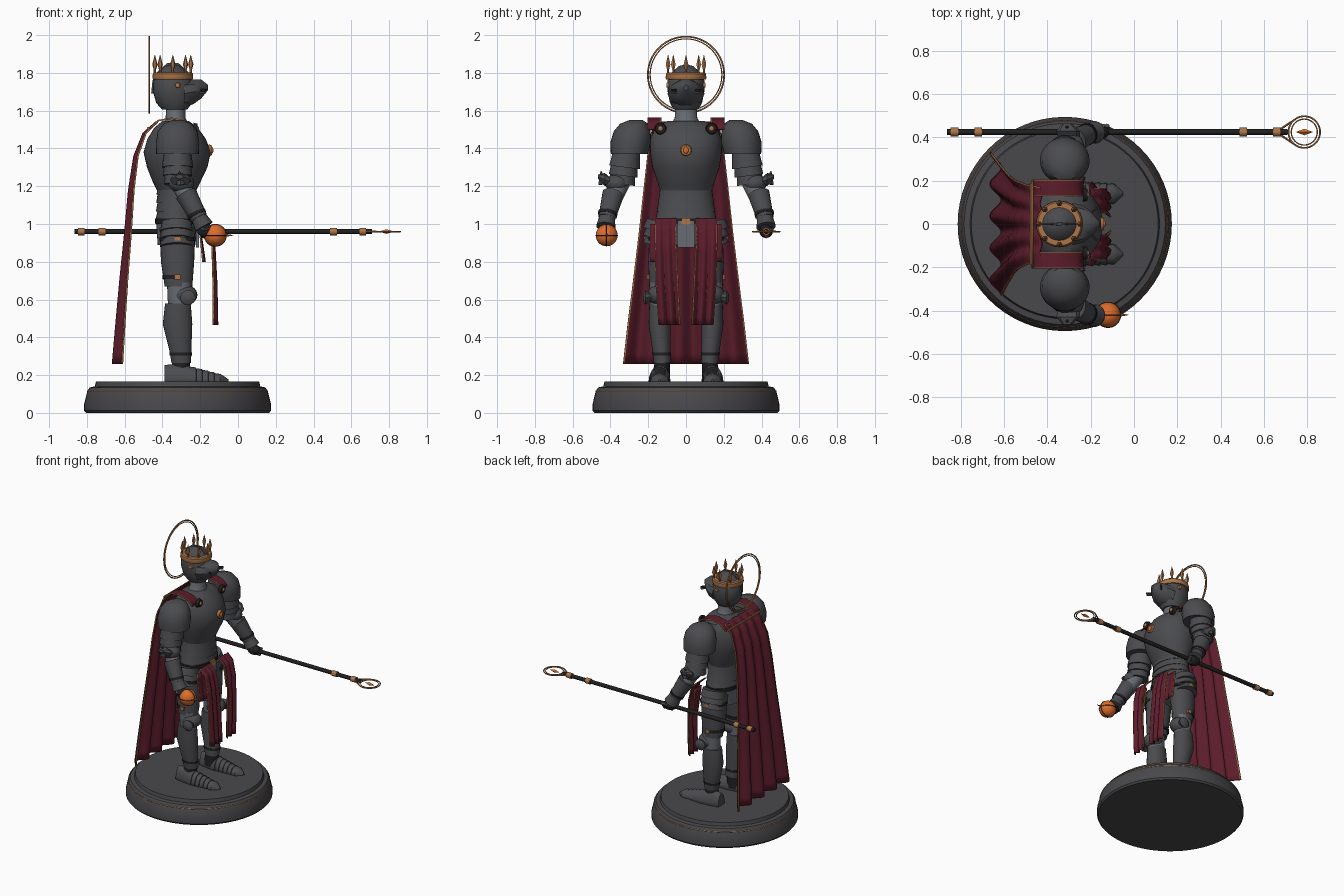
import bpy, bmesh, math
from mathutils import Vector, Matrix

def mat(name, c):
    m = bpy.data.materials.new(name)
    m.diffuse_color = (*c, 1)
    return m

ARMOR = mat("dark_armor", (0.070, 0.071, 0.078))
STEEL = mat("pale_steel", (0.135, 0.15, 0.17))
BLACK = mat("black_leather", (0.014, 0.014, 0.015))
GOLD = mat("bronze_gold", (0.42, 0.18, 0.065))
RED = mat("crimson_cloth", (0.105, 0.012, 0.024))
ORANGE = mat("orange_glow", (0.72, 0.15, 0.025))
STONE = mat("plinth_stone", (0.066, 0.064, 0.070))
Z = Vector((0, 0, 1))
X = Vector((1, 0, 0))

def finish(name, bm, *mats, angle=35):
    bmesh.ops.recalc_face_normals(bm, faces=bm.faces[:])
    me = bpy.data.meshes.new(name)
    bm.to_mesh(me)
    bm.free()
    for m in mats:
        me.materials.append(m)
    me.shade_smooth()
    me.set_sharp_from_angle(angle=math.radians(angle))
    ob = bpy.data.objects.new(name, me)
    bpy.context.collection.objects.link(ob)
    return ob

def loft(name, rings, m, axis=Z, n=24):
    """Skin of elliptical rings (x, y, z, ra, rb) perpendicular to axis."""
    bm = bmesh.new()
    q = Matrix.Identity(3) if axis is Z else axis.to_track_quat('Z', 'Y').to_matrix()
    loops = []
    for x, y, z, ra, rb in rings:
        loops.append([bm.verts.new(Vector((x, y, z)) + q @ Vector(
            (ra * math.cos(t * math.tau / n), rb * math.sin(t * math.tau / n), 0))) for t in range(n)])
    for a, b in zip(loops, loops[1:]):
        for i in range(n):
            bm.faces.new((a[i], a[(i + 1) % n], b[(i + 1) % n], b[i]))
    bm.faces.new(loops[0])
    bm.faces.new(loops[-1])
    return finish(name, bm, m)

def limb(name, a, b, ra, rb, m, n=18):
    a, b = Vector(a), Vector(b)
    return loft(name, [(*a, ra, ra), (*b, rb, rb)], m, b - a, n)

def ball(name, c, r, m, u=24, v=14):
    bm = bmesh.new()
    bmesh.ops.create_uvsphere(bm, u_segments=u, v_segments=v, radius=1,
                              matrix=Matrix.Translation(c) @ Matrix.Diagonal((*r, 1)))
    return finish(name, bm, m)

def box(name, c, size, m, rot=None):
    bm = bmesh.new()
    mx = Matrix.Translation(c) @ (rot or Matrix.Identity(4)) @ Matrix.Diagonal((*size, 1))
    bmesh.ops.create_cube(bm, size=1, matrix=mx)
    return finish(name, bm, m)

def hoop(name, c, R, r, m, rot=(0, 0, 0)):
    bpy.ops.mesh.primitive_torus_add(location=c, rotation=rot, major_radius=R, minor_radius=r,
                                     major_segments=56, minor_segments=8)
    ob = bpy.context.object
    ob.name = name
    ob.data.materials.append(m)
    ob.data.shade_smooth()

def cloth(name, path, waves, amp, center=0, trim=0.01, phase=0.0, nu=48, nv=20):
    """Hanging sheet; path rows are (x, z, y_inner, y_outer), gold along both sides."""
    bm = bmesh.new()
    us = [0, trim] + [i / nu for i in range(1, nu)] + [1 - trim, 1]
    rows = []
    for j in range(nv + 1):
        t = j / nv * (len(path) - 1)
        k = min(int(t), len(path) - 2)
        x, z, y0, y1 = [a + (b - a) * (t - k) for a, b in zip(path[k], path[k + 1])]
        w = amp * (0.15 + 0.85 * j / nv)
        rows.append([bm.verts.new((x + w * math.cos(u * waves * math.tau + phase),
                                   y0 + (y1 - y0) * u, z)) for u in us])
    for a, b in zip(rows, rows[1:]):
        for i in range(len(us) - 1):
            f = bm.faces.new((a[i], a[i + 1], b[i + 1], b[i]))
            f.material_index = int(i == 0 or i == len(us) - 2)
    ob = finish(name, bm, RED, GOLD, angle=60)
    s = ob.modifiers.new("thickness", 'SOLIDIFY')
    s.thickness, s.offset = 0.008, 0

# Plinth
loft("plinth", [(-.32, 0, z, r, r) for z, r in
     [(0, .485), (.012, .495), (.045, .495), (.115, .478), (.135, .465), (.14, .438), (.165, .432)]], STONE, n=64)
hoop("plinth_inlay", (-.32, 0, .115), .477, .003, GOLD)

# Torso, stacked waist bands, belt and hips
loft("breastplate", [(-.325, 0, 1.17, .10, .135), (-.325, 0, 1.22, .125, .15), (-.322, 0, 1.30, .16, .178),
     (-.322, 0, 1.38, .178, .19), (-.325, 0, 1.45, .155, .188), (-.328, 0, 1.51, .115, .165),
     (-.33, 0, 1.545, .07, .10)], ARMOR, n=40)
for i in range(4):
    z = 1.02 + i * .045
    loft("waist_band", [(-.325, 0, z, .112 - i * .002, .163 - i * .007),
                        (-.325, 0, z + .055, .100, .150 - i * .005)], ARMOR, n=36)
loft("belt", [(-.325, 0, 1.0, .113, .162), (-.325, 0, 1.03, .114, .164)], BLACK, n=36)
box("buckle", (-.21, 0, 1.015), (.012, .05, .035), GOLD)
loft("hip_skirt", [(-.325, 0, .89, .10, .13), (-.325, 0, 1.0, .108, .155)], STEEL, n=36)
box("loin_plate", (-.215, 0, .945), (.015, .09, .14), STEEL)
limb("medallion", (-.155, 0, 1.39), (-.138, 0, 1.39), .032, .026, GOLD)
ball("medallion_gem", (-.138, 0, 1.39), (.008, .014, .018), ORANGE, 12, 8)

# Neck, helmet and visor
loft("neck", [(-.33, 0, 1.52, .07, .085), (-.33, 0, 1.56, .053, .06), (-.33, 0, 1.64, .05, .055)], STEEL)
loft("helmet", [(-.335, 0, 1.605, .065, .065), (-.338, 0, 1.64, .095, .085), (-.343, 0, 1.70, .107, .097),
     (-.345, 0, 1.76, .102, .098), (-.345, 0, 1.80, .08, .078), (-.345, 0, 1.835, .042, .04),
     (-.345, 0, 1.845, .006, .006)], ARMOR, n=32)
loft("helmet_comb", [(-.345, 0, 1.69, .115, .008), (-.345, 0, 1.76, .108, .008), (-.345, 0, 1.80, .087, .008),
                     (-.345, 0, 1.852, .03, .006)], ARMOR, n=12)
loft("visor", [(-.285, 0, 1.69, .098, .075), (-.235, 0, 1.70, .086, .068), (-.195, 0, 1.715, .055, .053),
               (-.160, 0, 1.722, .012, .016)], ARMOR, X, 10)
for s in (1, -1):
    tilt = Matrix.Rotation(-s * .85, 4, 'Z')
    box("eye_slit", (-.199, s * .05, 1.708), (.009, .075, .013), BLACK, tilt)
    box("visor_edge", (-.199, s * .05, 1.695), (.009, .07, .006), STEEL, tilt)
    limb("visor_pivot", (-.32, s * .09, 1.735), (-.32, s * .104, 1.735), .015, .012, GOLD)

# Crown and halo
loft("crown_band", [(-.345, 0, 1.765, .104, .104), (-.345, 0, 1.772, .108, .108),
                    (-.345, 0, 1.795, .106, .106), (-.345, 0, 1.802, .100, .100)], GOLD, n=40)
for i in range(8):
    a = i * math.tau / 8
    x, y = -.345 + .095 * math.cos(a), .095 * math.sin(a)
    loft("crown_spike", [(x, y, 1.795, .007, .007), (x, y, 1.815, .006, .006), (x, y, 1.845, .014, .014),
                         (x, y, 1.895, .001, .001)], GOLD, n=6)
hoop("halo_outer", (-.47, 0, 1.79), .202, .0045, GOLD, (0, math.pi / 2, 0))
hoop("halo_inner", (-.47, 0, 1.79), .190, .003, GOLD, (0, math.pi / 2, 0))

for s, side in ((1, "left"), (-1, "right")):
    P = lambda x, y, z: (x, s * y, z)
    # Shoulder dome with overlapping lames
    loft(side + "_pauldron", [P(-.32, .30, 1.37) + (.113, .098), P(-.32, .293, 1.43) + (.115, .108),
         P(-.32, .285, 1.49) + (.105, .098), P(-.32, .275, 1.53) + (.075, .075),
         P(-.32, .265, 1.55) + (.03, .035)], ARMOR, n=28)
    for i in range(3):
        limb(side + "_arm_lame", P(-.32, .325 + i * .008, 1.30 - i * .045),
             P(-.32, .315 + i * .008, 1.38 - i * .045), .083 - i * .005, .072 - i * .004, ARMOR)
    # Arm
    limb(side + "_elbow_sleeve", P(-.315, .34, 1.24), P(-.265, .385, 1.13), .055, .045, STEEL)
    ball(side + "_elbow_cop", P(-.30, .365, 1.215), (.068, .062, .05), ARMOR)
    loft(side + "_elbow_fan", [P(-.30, .40, 1.225) + (.05, .02), P(-.305, .43, 1.235) + (.055, .035),
                               P(-.31, .465, 1.25) + (.02, .012)], ARMOR, Vector((0, s, 0)), 8)
    limb(side + "_elbow_spike", P(-.305, .44, 1.21), P(-.31, .45, 1.28), .025, .003, ARMOR, 6)
    limb(side + "_vambrace", P(-.275, .385, 1.16), P(-.205, .42, 1.03), .058, .045, ARMOR)
    limb(side + "_wrist_strap", P(-.222, .413, 1.06), P(-.215, .416, 1.045), .052, .051, BLACK)
    limb(side + "_cuff", P(-.21, .418, 1.04), P(-.18, .424, .985), .04, .052, ARMOR)
    ball(side + "_hand", P(-.165, .424, .962), (.05, .036, .036), BLACK, 16, 10)
    for i in range(4):
        limb(side + "_finger", P(-.185 + i * .02, .455, .975), P(-.18 + i * .02, .42, .93), .011, .01, ARMOR, 8)
    # Leg
    loft(side + "_thigh", [P(-.315, .135, .67) + (.073, .06), P(-.32, .13, .80) + (.088, .07),
                           P(-.32, .115, .98) + (.095, .078)], ARMOR)
    for z, r in ((.71, .081), (.91, .096)):
        loft(side + "_thigh_strap", [P(-.32, .13, z) + (r, r - .014), P(-.32, .13, z + .02) + (r, r - .014)], BLACK)
        box(side + "_strap_buckle", P(-.32, .13 + r - .01, z + .01), (.03, .012, .025), GOLD)
    for i in range(3):
        limb(side + "_hip_tasset", P(-.325, .143, .88 + i * .04), P(-.325, .13, .93 + i * .04), .088, .08, ARMOR)
    loft(side + "_knee_joint", [P(-.31, .14, .55) + (.06, .05), P(-.31, .14, .69) + (.066, .055)], STEEL)
    ball(side + "_knee_cop", P(-.285, .14, .625), (.07, .064, .055), ARMOR)
    loft(side + "_knee_fan", [P(-.27, .185, .615) + (.035, .02), P(-.265, .215, .61) + (.042, .04),
                              P(-.265, .228, .61) + (.02, .02)], ARMOR, Vector((0, s, 0)), 10)
    loft(side + "_greave", [P(-.30, .125, .265) + (.052, .045), P(-.305, .13, .33) + (.058, .048),
         P(-.32, .14, .47) + (.078, .058), P(-.318, .14, .58) + (.068, .054)], ARMOR)
    loft(side + "_ankle_strap", [P(-.303, .128, .305) + (.06, .05), P(-.304, .129, .32) + (.06, .05)], BLACK)
    loft(side + "_ankle", [P(-.31, .13, .18) + (.055, .045), P(-.30, .126, .28) + (.045, .04)], BLACK)
    # Sabaton: stepped plates along the foot, ending in a point
    steps = [(-.39, .038, .088), (-.32, .05, .096)]
    for i in range(6):
        steps += [(-.285 + i * .032, .054 - i * .002, .088 - i * .0085),
                  (-.254 + i * .032, .058 - i * .002, .084 - i * .0085)]
    steps += [(-.075, .032, .03), (-.05, .006, .012)]
    foot = loft(side + "_sabaton", [P(x, .14, .165) + (w, h) for x, w, h in steps], ARMOR, X, 24)
    for v in foot.data.vertices:
        v.co.z = max(v.co.z, .163)
    # Front cloth panels and small hip cloth
    a, b = .05, .165
    cloth(side + "_front_panel", [(-.20, 1.03, s * a, s * b), (-.155, .99, s * a, s * b),
          (-.13, .88, s * a, s * b), (-.122, .68, s * .04, s * .16), (-.12, .465, s * .03, s * .145)],
          2.5, .012, trim=.03, nu=24)
    cloth(side + "_under_panel", [(-.205, 1.0, s * .11, s * .19), (-.18, .80, s * .11, s * .19)],
          1.5, .006, trim=.04, nu=12, nv=6)
    # Cape strap over the shoulder with clasp
    strap = [(-.47, 1.505), (-.42, 1.548), (-.35, 1.56), (-.27, 1.54), (-.235, 1.50)]
    cloth(side + "_cape_strap", [(x, z, s * .13, s * .205) for x, z in strap], 1, .002, trim=.05, nu=6, nv=8)
    limb(side + "_clasp", P(-.235, .135, 1.505), P(-.215, .135, 1.505), .032, .026, BLACK)
    ball(side + "_clasp_stud", P(-.214, .135, 1.505), (.008, .014, .014), GOLD, 12, 8)

# Cape
cloth("cape", [(-.43, 1.54, -.17, .17), (-.495, 1.48, -.185, .185), (-.54, 1.36, -.205, .205),
      (-.565, 1.18, -.225, .225), (-.583, .95, -.25, .25), (-.605, .70, -.28, .28),
      (-.622, .48, -.308, .308), (-.638, .26, -.333, .333)], 4.5, .026, trim=.01, nu=72, nv=28)
limb("cape_bar", (-.475, -.19, 1.505), (-.475, .19, 1.505), .008, .008, GOLD, 10)

# Orb
ball("orb", (-.12, -.42, .94), (.058,) * 3, ORANGE, 28, 16)
hoop("orb_band", (-.12, -.42, .94), .058, .0025, BLACK)
hoop("orb_meridian", (-.12, -.42, .94), .058, .0025, BLACK, (math.pi / 2, 0, 0))
limb("orb_pin", (-.065, -.42, .94), (-.025, -.42, .94), .008, .001, GOLD, 8)

# Staff held level, with collars, ring head and gem
SY, SZ = .425, .96
limb("staff", (-.865, SY, SZ), (.71, SY, SZ), .014, .014, BLACK, 16)
for x in (-.83, -.72, .505, .66):
    limb("staff_collar", (x - .018, SY, SZ), (x + .018, SY, SZ), .02, .02, GOLD, 16)
hoop("staff_ring_outer", (.787, SY, SZ), .073, .004, GOLD)
hoop("staff_ring_inner", (.787, SY, SZ), .060, .003, GOLD)
for s in (1, -1):
    limb("staff_prong", (.675, SY + s * .012, SZ), (.755, SY + s * .066, SZ), .005, .004, GOLD, 8)
loft("staff_gem", [(.75, SY, SZ, .001, .001), (.787, SY, SZ, .015, .012), (.825, SY, SZ, .001, .001)], ORANGE, X, 4)
